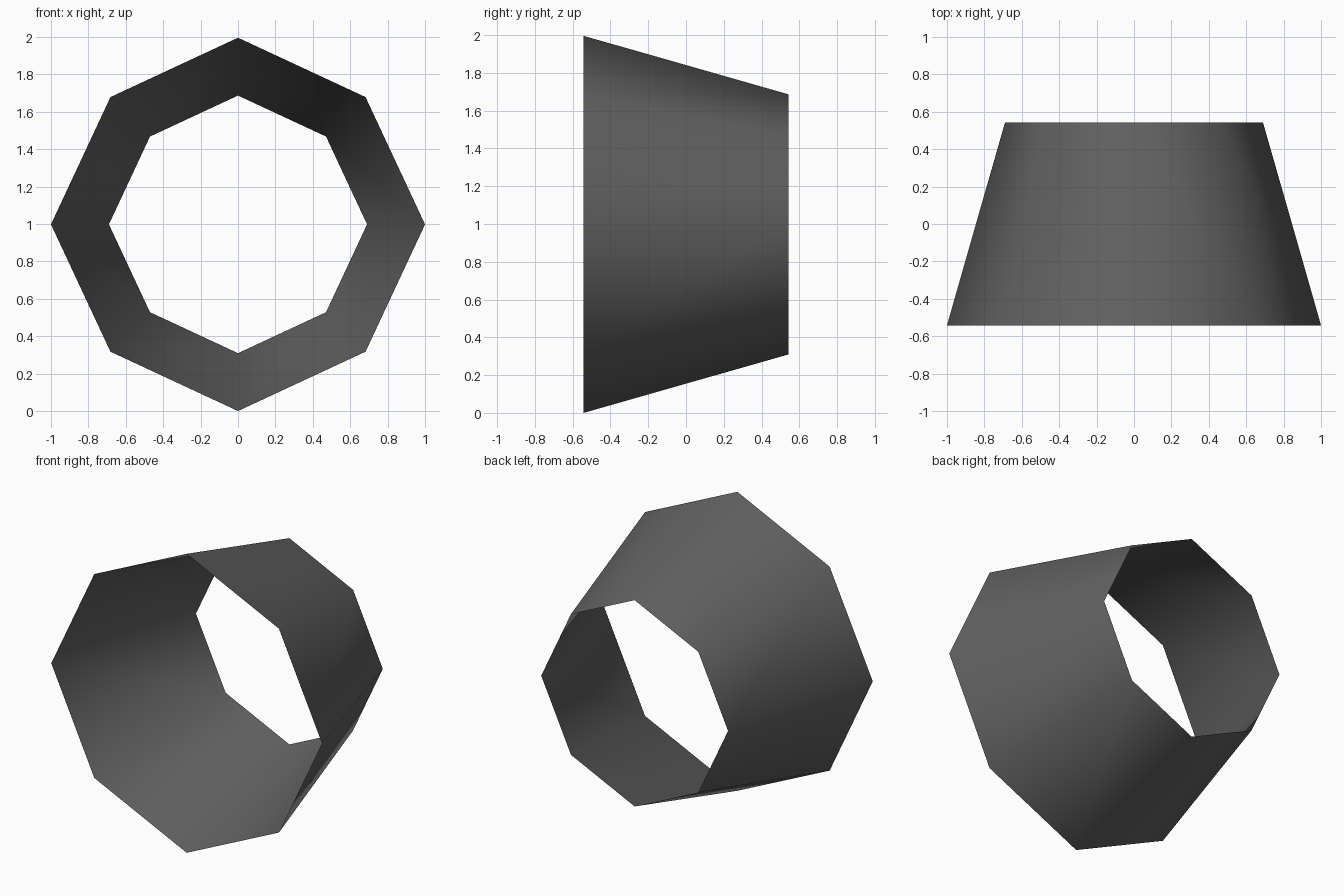
import bpy, bmesh

if "Cube" in bpy.data.objects:
    bpy.data.objects.remove(bpy.data.objects["Cube"])

# Single dark grey colour
mat = bpy.data.materials.new("dark_grey")
mat.diffuse_color = (0.12, 0.12, 0.12, 1)
mat.use_nodes = True
mat.node_tree.nodes["Principled BSDF"].inputs["Base Color"].default_value = mat.diffuse_color

CENTRE_Z = 0.998
HALF_DEPTH = 0.542
# Slightly flattened octagon: points on the axes and on the diagonals
D = 0.682
OCTAGON = [(1, 0), (D, D), (0, 1), (-D, D), (-1, 0), (-D, -D), (0, -1), (D, -D)]


def ring(bm, y, radius):
    return [bm.verts.new((x * radius, y, CENTRE_Z + z * radius * 0.998)) for x, z in OCTAGON]


# Open tapered tube: wide rim at the front, narrow rim at the back
bm = bmesh.new()
front = ring(bm, -HALF_DEPTH, 1.0)
back = ring(bm, HALF_DEPTH, 0.69)
for i in range(8):
    j = (i + 1) % 8
    face = bm.faces.new((front[i], back[i], back[j], front[j]))
    face.smooth = True
bm.normal_update()
# Make the wall face outward
if bm.faces[:][0].normal.x < 0:
    bmesh.ops.reverse_faces(bm, faces=bm.faces[:])

mesh = bpy.data.meshes.new("tapered_tube")
bm.to_mesh(mesh)
bm.free()
mesh.materials.append(mat)
tube = bpy.data.objects.new("tapered_tube", mesh)
bpy.context.collection.objects.link(tube)
